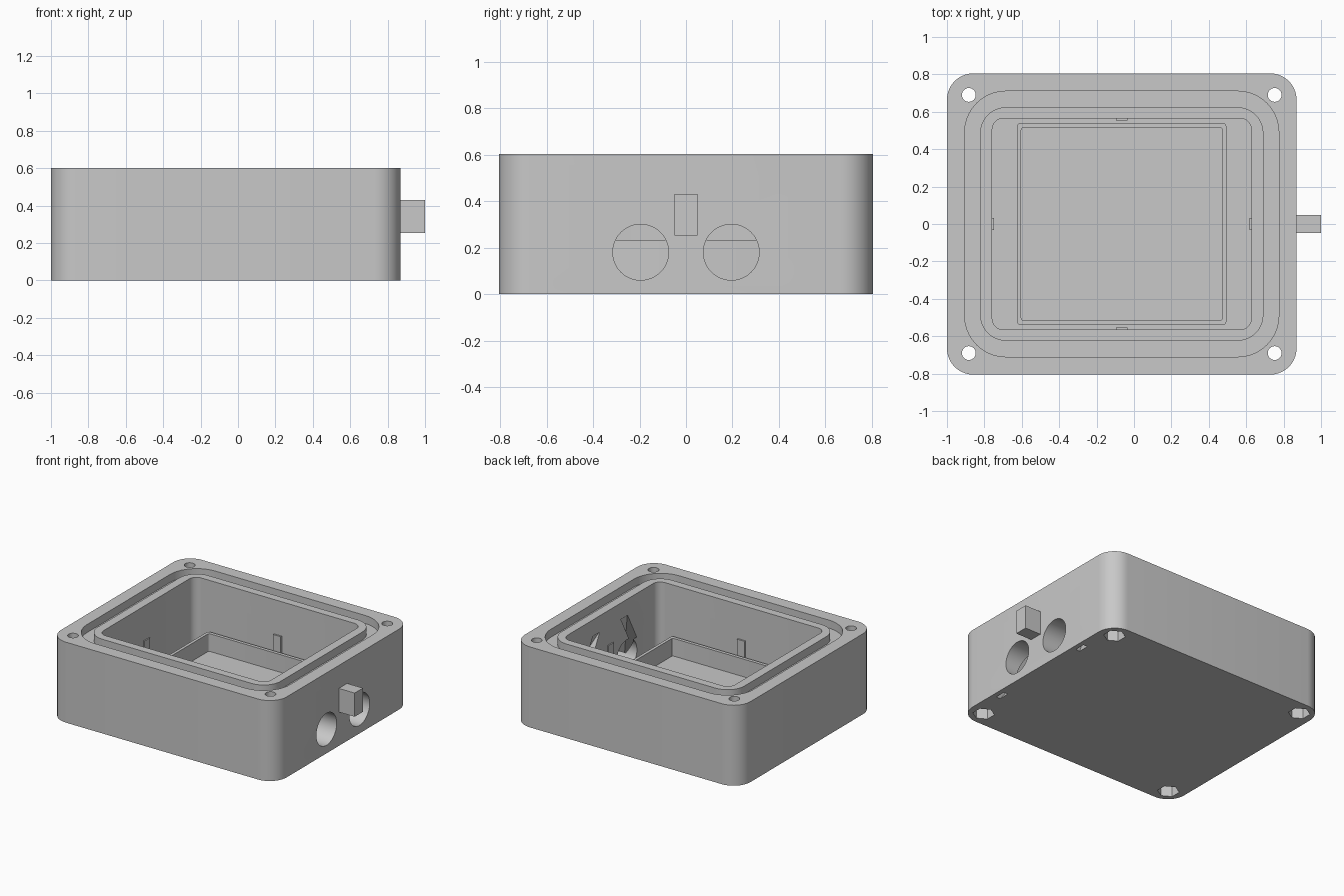
import bpy, bmesh, math
from mathutils import Vector, Matrix

default = bpy.data.objects.get("Cube")
if default:
    bpy.data.objects.remove(default, do_unlink=True)

CX = -0.0655            # middle of the housing along x
TOP = 0.602             # height of the rim

grey = bpy.data.materials.new("housing_grey")
grey.use_nodes = True
grey.diffuse_color = (0.58, 0.58, 0.58, 1)
shader = grey.node_tree.nodes["Principled BSDF"]
shader.inputs["Base Color"].default_value = (0.58, 0.58, 0.58, 1)
shader.inputs["Roughness"].default_value = 0.6


def add_mesh(name, bm):
    bmesh.ops.recalc_face_normals(bm, faces=bm.faces)
    mesh = bpy.data.meshes.new(name)
    bm.to_mesh(mesh)
    bm.free()
    mesh.materials.append(grey)
    ob = bpy.data.objects.new(name, mesh)
    bpy.context.scene.collection.objects.link(ob)
    return ob


def rounded_prism(name, half_x, half_y, radius, z0, z1, steps=10):
    """Upright prism with a rounded rectangle outline, centred on the housing."""
    bm = bmesh.new()
    ring = []
    for quarter, (sx, sy) in enumerate([(1, 1), (-1, 1), (-1, -1), (1, -1)]):
        for i in range(steps + 1):
            a = (quarter + i / steps) * math.pi / 2
            ring.append(bm.verts.new((CX + sx * (half_x - radius) + radius * math.cos(a),
                                      sy * (half_y - radius) + radius * math.sin(a), z0)))
    base = bm.faces.new(ring)
    top = bmesh.ops.extrude_face_region(bm, geom=[base])["geom"]
    bmesh.ops.translate(bm, vec=(0, 0, z1 - z0),
                        verts=[v for v in top if isinstance(v, bmesh.types.BMVert)])
    return add_mesh(name, bm)


def loft(name, bottom, top):
    """Block between two level rectangles, each given as (x0, x1, y0, y1, z)."""
    bm = bmesh.new()
    bmesh.ops.create_cube(bm, size=1)
    for v in bm.verts:
        x0, x1, y0, y1, z = top if v.co.z > 0 else bottom
        v.co = (x1 if v.co.x > 0 else x0, y1 if v.co.y > 0 else y0, z)
    return add_mesh(name, bm)


def block(name, x0, x1, y0, y1, z0, z1):
    return loft(name, (x0, x1, y0, y1, z0), (x0, x1, y0, y1, z1))


def rod(name, start, end, radius, sides):
    start, end = Vector(start), Vector(end)
    axis = end - start
    bm = bmesh.new()
    bmesh.ops.create_cone(bm, cap_ends=True, segments=sides, radius1=radius, radius2=radius,
                          depth=axis.length, matrix=Matrix.Translation((start + end) / 2)
                          @ axis.to_track_quat("Z", "Y").to_matrix().to_4x4())
    return add_mesh(name, bm)


# Outer shell, then the list of shapes added to it or cut from it
housing = rounded_prism("housing", 0.9345, 0.805, 0.14, 0, TOP)
steps = []
cut = lambda ob: steps.append(("DIFFERENCE", ob))
join = lambda ob: steps.append(("UNION", ob))

# Seal groove with its inner ridge, and the main cavity
cut(rounded_prism("groove", 0.84, 0.71, 0.22, TOP - 0.06, 0.7))
join(rounded_prism("ridge", 0.7575, 0.625, 0.14, 0.5, TOP))
cut(rounded_prism("cavity", 0.6925, 0.565, 0.06, 0.06, 0.7))

# Thin-walled tray standing on the cavity floor
join(rounded_prism("tray", 0.56, 0.54, 0.02, 0.03, 0.232, 3))
cut(rounded_prism("tray_inside", 0.5375, 0.515, 0.012, 0.1, 0.3, 3))

# Small retaining tabs on the four cavity walls
for s in (-1, 1):
    y0, y1 = sorted((s * 0.553, s * 0.6))
    join(block("tab", CX - 0.032, CX + 0.032, y0, y1, 0.04, 0.345))
    x0, x1 = sorted((CX + s * 0.684, CX + s * 0.73))
    join(block("tab", x0, x1, -0.032, 0.032, 0.04, 0.345))

# Outside lug above the cable openings
join(block("lug", 0.83, 1, -0.049, 0.049, 0.253, 0.43))

for s in (-1, 1):
    # Cable openings and the slanted tie channels beside them
    cut(rod("cable_hole", (0.56, s * 0.195, 0.18), (0.95, s * 0.195, 0.18), 0.12, 48))
    low, high = sorted((s * 0.385, s * 0.465)), sorted((s * 0.125, s * 0.205))
    cut(loft("tie_channel", (0.805, 0.838, *low, -0.01), (0.5, 0.63, *high, 0.48)))
    # Corner screw holes with hexagonal nut pockets underneath
    for x in (CX - 0.8175, CX + 0.8175):
        cut(rod("screw_hole", (x, s * 0.69, -0.1), (x, s * 0.69, 0.7), 0.037, 24))
        cut(rod("nut_pocket", (x, s * 0.69, -0.1), (x, s * 0.69, 0.08), 0.075, 6))

for operation, tool in steps:
    mod = housing.modifiers.new(tool.name, "BOOLEAN")
    mod.operation = operation
    mod.solver = "EXACT"
    mod.object = tool
    tool.hide_render = True

# Bake the result and drop the helper shapes
bpy.context.view_layer.update()
graph = bpy.context.evaluated_depsgraph_get()
baked = bpy.data.meshes.new_from_object(housing.evaluated_get(graph))
housing.modifiers.clear()
housing.data = baked
baked.materials.clear()
baked.materials.append(grey)
for _, tool in steps:
    bpy.data.objects.remove(tool, do_unlink=True)

bpy.ops.object.select_all(action="DESELECT")
housing.select_set(True)
bpy.context.view_layer.objects.active = housing
bpy.ops.object.shade_smooth_by_angle(angle=math.radians(30))
